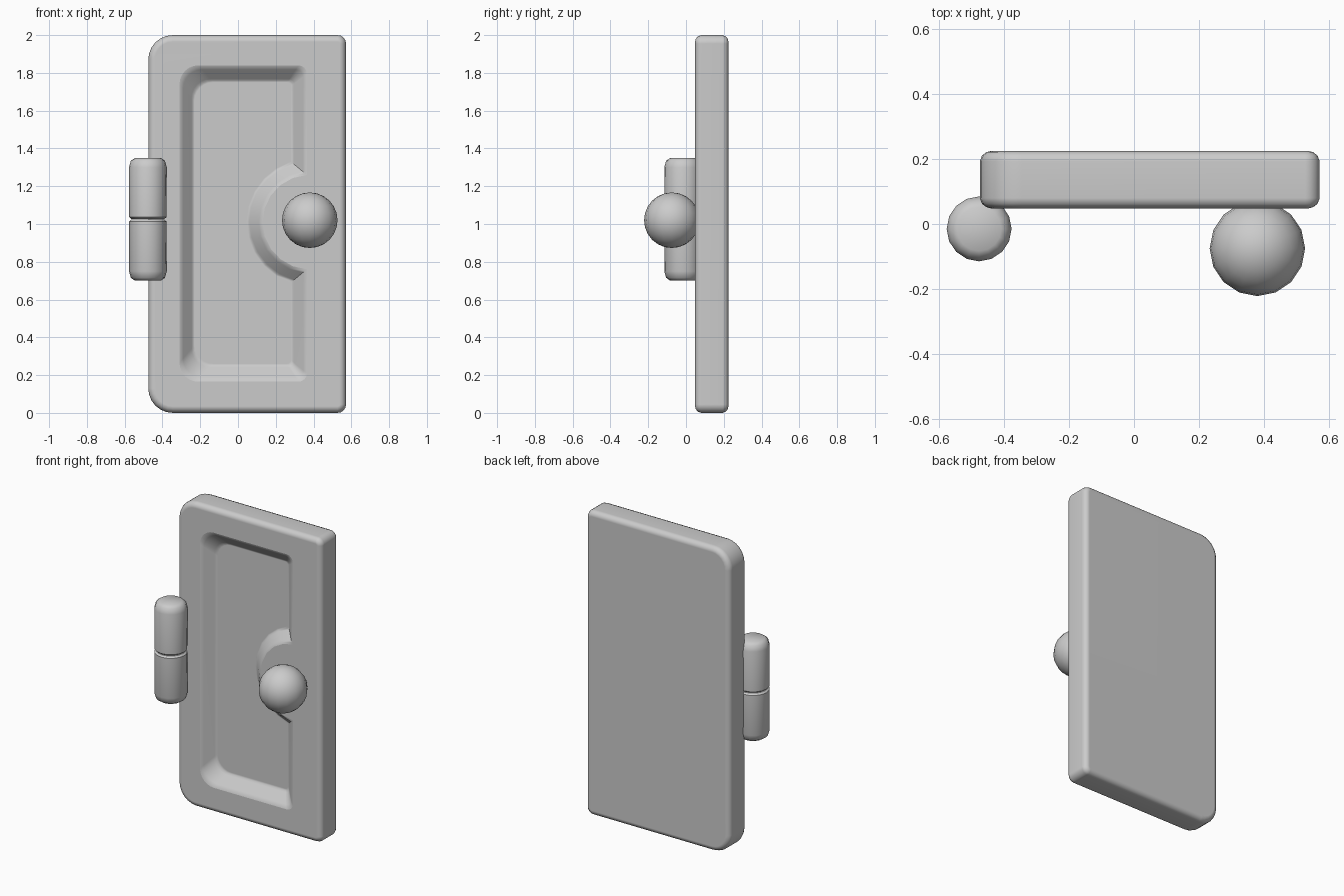
import bpy, bmesh
from math import sin, cos, pi, radians, acos

if "Cube" in bpy.data.objects:
    bpy.data.objects.remove(bpy.data.objects["Cube"])


def loft(name, rings, angle=40):
    """Closed solid through rings of equal point count."""
    bm = bmesh.new()
    loops = [[bm.verts.new(p) for p in ring] for ring in rings]
    n = len(loops[0])
    for a, b in zip(loops, loops[1:]):
        for i in range(n):
            j = (i + 1) % n
            bm.faces.new((a[i], a[j], b[j], b[i]))
    bm.faces.new(loops[0])
    bm.faces.new(loops[-1])
    bmesh.ops.recalc_face_normals(bm, faces=bm.faces)
    me = bpy.data.meshes.new(name)
    bm.to_mesh(me)
    bm.free()
    ob = bpy.data.objects.new(name, me)
    bpy.context.collection.objects.link(ob)
    smooth(ob, angle)
    return ob


def smooth(ob, angle):
    bpy.ops.object.select_all(action='DESELECT')
    bpy.context.view_layer.objects.active = ob
    ob.select_set(True)
    bpy.ops.object.shade_smooth_by_angle(angle=radians(angle))


def arc(cx, cz, r, a0, a1, n):
    return [(cx + r * cos(a0 + (a1 - a0) * i / n), cz + r * sin(a0 + (a1 - a0) * i / n))
            for i in range(n + 1)]


def outline(x0, x1, z0, z1, rl, rr, bite=None):
    """Rounded rectangle, left and right corner radii, optional round bite on the right."""
    p = arc(x0 + rl, z0 + rl, rl, pi, 1.5 * pi, 6)
    p += arc(x1 - rr, z0 + rr, rr, -pi / 2, 0, 4)
    if bite:
        cx, cz, r = bite
        a = acos((cx - x1) / r)
        p += arc(cx, cz, r, pi + a, pi - a, 10)
    p += arc(x1 - rr, z1 - rr, rr, 0, pi / 2, 4)
    p += arc(x0 + rl, z1 - rl, rl, pi / 2, pi, 6)
    return p


# door slab with softened edges
def slab_ring(inset, y):
    pts = outline(-0.475 + inset, 0.572 - inset, inset, 2 - inset,
                  0.13 - inset, max(0.045 - inset, 0.008))
    return [(x, y, z) for x, z in pts]


edge = [(0.035, 0.0), (0.02, 0.004), (0.007, 0.014), (0.0, 0.032)]
door = loft("door", [slab_ring(i, 0.048 + d) for i, d in edge]
            + [slab_ring(i, 0.225 - d) for i, d in reversed(edge)])

# recessed panel with a raised round plate left standing around the knob
rim = outline(-0.31, 0.365, 0.165, 1.84, 0.10, 0.045, (0.38, 1.01, 0.25))
floor = outline(-0.23, 0.28, 0.26, 1.75, 0.10, 0.02, (0.38, 1.01, 0.335))
profile = [(0, -0.05), (0, 0.0), (0.12, 0.004), (0.25, 0.013),
           (0.8, 0.06), (0.9, 0.067), (1, 0.07)]
cutter = loft("recess_cutter", [
    [(a[0] + (b[0] - a[0]) * t, 0.048 + d, a[1] + (b[1] - a[1]) * t)
     for a, b in zip(rim, floor)] for t, d in profile])
cutter.hide_render = True
mod = door.modifiers.new("recess", 'BOOLEAN')
mod.operation = 'DIFFERENCE'
mod.solver = 'EXACT'
mod.object = cutter
bpy.context.view_layer.objects.active = door
bpy.ops.object.modifier_apply(modifier=mod.name)
bpy.data.objects.remove(cutter)
smooth(door, 40)
door.modifiers.new("even_shading", 'WEIGHTED_NORMAL').keep_sharp = True

# hinge: two mirrored barrels
barrel = [(0.088, 1.027), (0.099, 1.037), (0.1, 1.30), (0.09, 1.335), (0.068, 1.35)]
for name, side in (("hinge_upper", 1), ("hinge_lower", -1)):
    loft(name, [[(-0.477 + r * cos(2 * pi * i / 16), -0.015 + r * sin(2 * pi * i / 16),
                  1.025 + side * (z - 1.025)) for i in range(16)]
                for r, z in barrel])

# knob
bpy.ops.mesh.primitive_uv_sphere_add(segments=16, ring_count=12, radius=0.147,
                                     location=(0.38, -0.075, 1.02))
knob = bpy.context.object
knob.name = "knob"
smooth(knob, 60)
